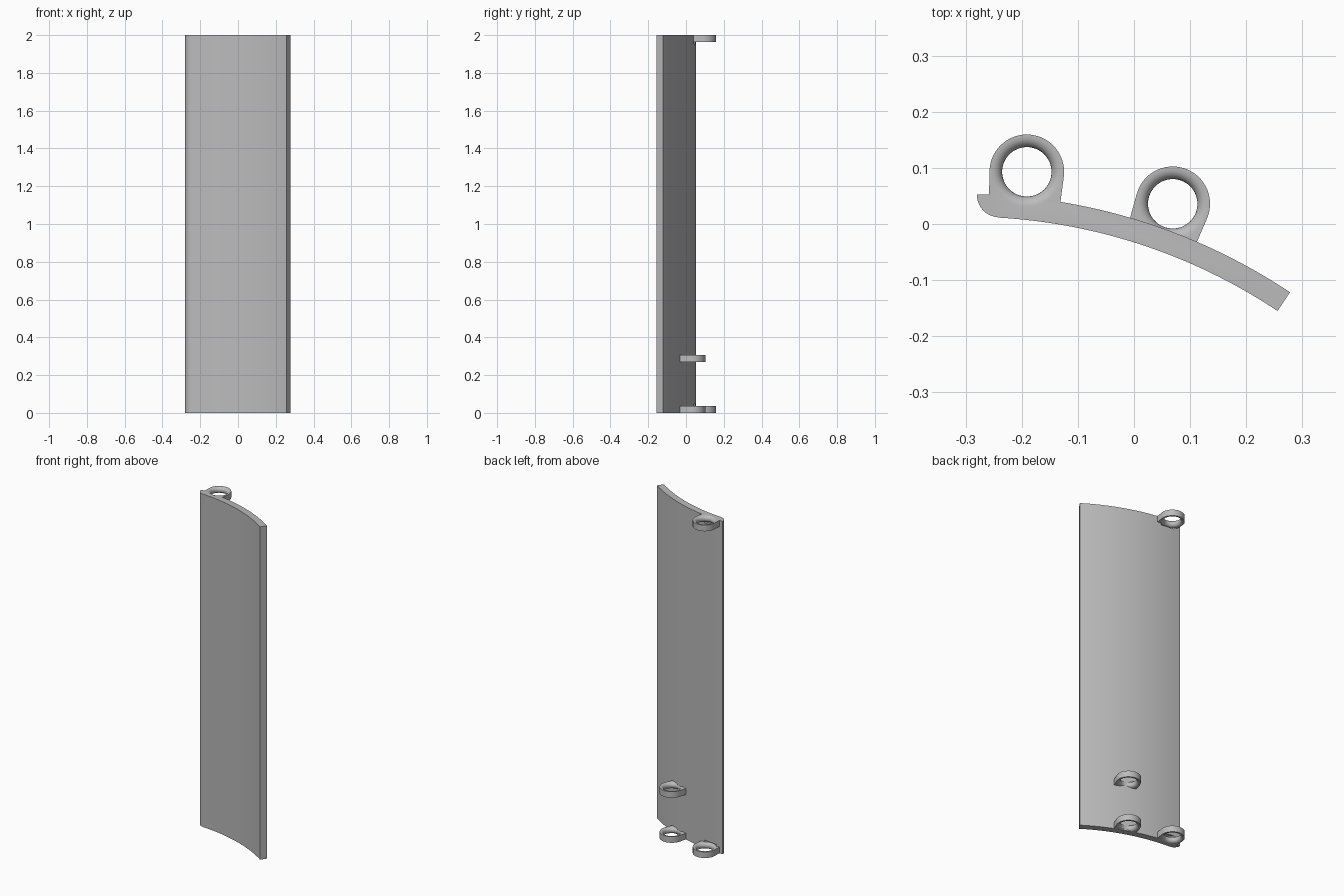
import bpy, bmesh
from math import sin, cos, pi, radians, atan2, hypot

if "Cube" in bpy.data.objects:
    bpy.data.objects.remove(bpy.data.objects["Cube"], do_unlink=True)

grey = bpy.data.materials.new("plain grey")
grey.use_nodes = True
colour = (0.5, 0.5, 0.5, 1)
grey.diffuse_color = colour
grey.node_tree.nodes["Principled BSDF"].inputs["Base Color"].default_value = colour

HEIGHT, THICK = 2.0, 0.037
CX, CY, R_FRONT, R_BACK = -0.299, -0.987, 1.0, 1.04   # panel's arc
R_HOLE, R_RING = 0.044, 0.0665


def finish(bm, name):
    bmesh.ops.recalc_face_normals(bm, faces=bm.faces)
    mesh = bpy.data.meshes.new(name)
    bm.to_mesh(mesh)
    bm.free()
    mesh.materials.append(grey)
    ob = bpy.data.objects.new(name, mesh)
    bpy.context.collection.objects.link(ob)
    return ob


def activate(ob):
    bpy.ops.object.select_all(action='DESELECT')
    ob.select_set(True)
    bpy.context.view_layer.objects.active = ob


def smooth(ob):
    activate(ob)
    bpy.ops.object.shade_smooth_by_angle(angle=radians(30))


def cut(ob, cutter):
    mod = ob.modifiers.new("cut", 'BOOLEAN')
    mod.operation, mod.solver, mod.object = 'DIFFERENCE', 'EXACT', cutter
    activate(ob)
    bpy.ops.object.modifier_apply(modifier=mod.name)


def arc(cx, cy, r, a0, a1, n):
    """Points on an arc, angles in degrees anticlockwise from +x."""
    angles = [radians(a0 + (a1 - a0) * i / n) for i in range(n + 1)]
    return [(cx + r * cos(a), cy + r * sin(a)) for a in angles]


# Curved panel with one rounded edge
outline = (arc(CX, CY, R_BACK, 56.3, 88.9, 40)
           + arc(-0.24, 0.052, 0.04, 180, 264, 12)
           + arc(CX, CY, R_FRONT, 86.6, 56.3, 40))
bm = bmesh.new()
face = bm.faces.new([bm.verts.new((x, y, 0)) for x, y in outline])
ext = bmesh.ops.extrude_face_region(bm, geom=[face])
bmesh.ops.translate(bm, vec=(0, 0, HEIGHT),
                    verts=[v for v in ext["geom"] if isinstance(v, bmesh.types.BMVert)])
panel = finish(bm, "curved_panel")


def hole_cutter(x, y, z):
    """Waisted cutter, giving the hole a half-round wall."""
    half = THICK / 2
    profile = [(R_HOLE + half, -0.01)]
    for i in range(13):
        a = pi * i / 12
        profile.append((R_HOLE + half - half * sin(a), half - half * cos(a)))
    profile.append((R_HOLE + half, THICK + 0.01))
    bm = bmesh.new()
    rings = [[bm.verts.new((x + r * cos(2 * pi * k / 64), y + r * sin(2 * pi * k / 64), z + h))
              for k in range(64)] for r, h in profile]
    for low, high in zip(rings, rings[1:]):
        for k in range(64):
            j = (k + 1) % 64
            bm.faces.new((low[k], low[j], high[j], high[k]))
    bm.faces.new(rings[0][::-1])
    bm.faces.new(rings[-1])
    ob = finish(bm, "hole_cutter")
    ob.hide_render = True
    return ob


def lug(name, centre, feet, z, notch_panel):
    """Ring eyelet whose sides run straight down to the panel."""
    x, y = centre
    points = arc(x, y, R_RING, 0, 354.375, 63)
    for fx, fy in feet:
        a = atan2(fy - CY, fx - CX)
        d = hypot(fx - CX, fy - CY)
        points += [(fx, fy), (fx - (d - 1.025) * cos(a), fy - (d - 1.025) * sin(a))]
    bm = bmesh.new()
    for h in (z, z + THICK):
        for px, py in points:
            bm.verts.new((px, py, h))
    hull = bmesh.ops.convex_hull(bm, input=bm.verts[:])
    loose = [v for v in bm.verts if not v.link_faces]
    bmesh.ops.delete(bm, geom=loose, context='VERTS')
    bmesh.ops.dissolve_limit(bm, angle_limit=radians(0.5),
                             verts=bm.verts[:], edges=bm.edges[:])
    ob = finish(bm, name)
    cutter = hole_cutter(x, y, z)
    cut(ob, cutter)
    if notch_panel:
        cut(panel, cutter)
    bpy.data.objects.remove(cutter, do_unlink=True)
    smooth(ob)


# Eyelets: two near the rounded edge, two near the middle
edge = ((-0.191, 0.093), ((-0.258, 0.052), (-0.131, 0.04)))
middle = ((0.069, 0.036), ((-0.006, 0.014), (0.113, -0.03)))
lug("edge_eyelet_top", *edge, HEIGHT - THICK, True)
lug("edge_eyelet_bottom", *edge, 0, True)
lug("middle_eyelet_bottom", *middle, 0, False)
lug("middle_eyelet_upper", *middle, 0.27, False)
smooth(panel)
